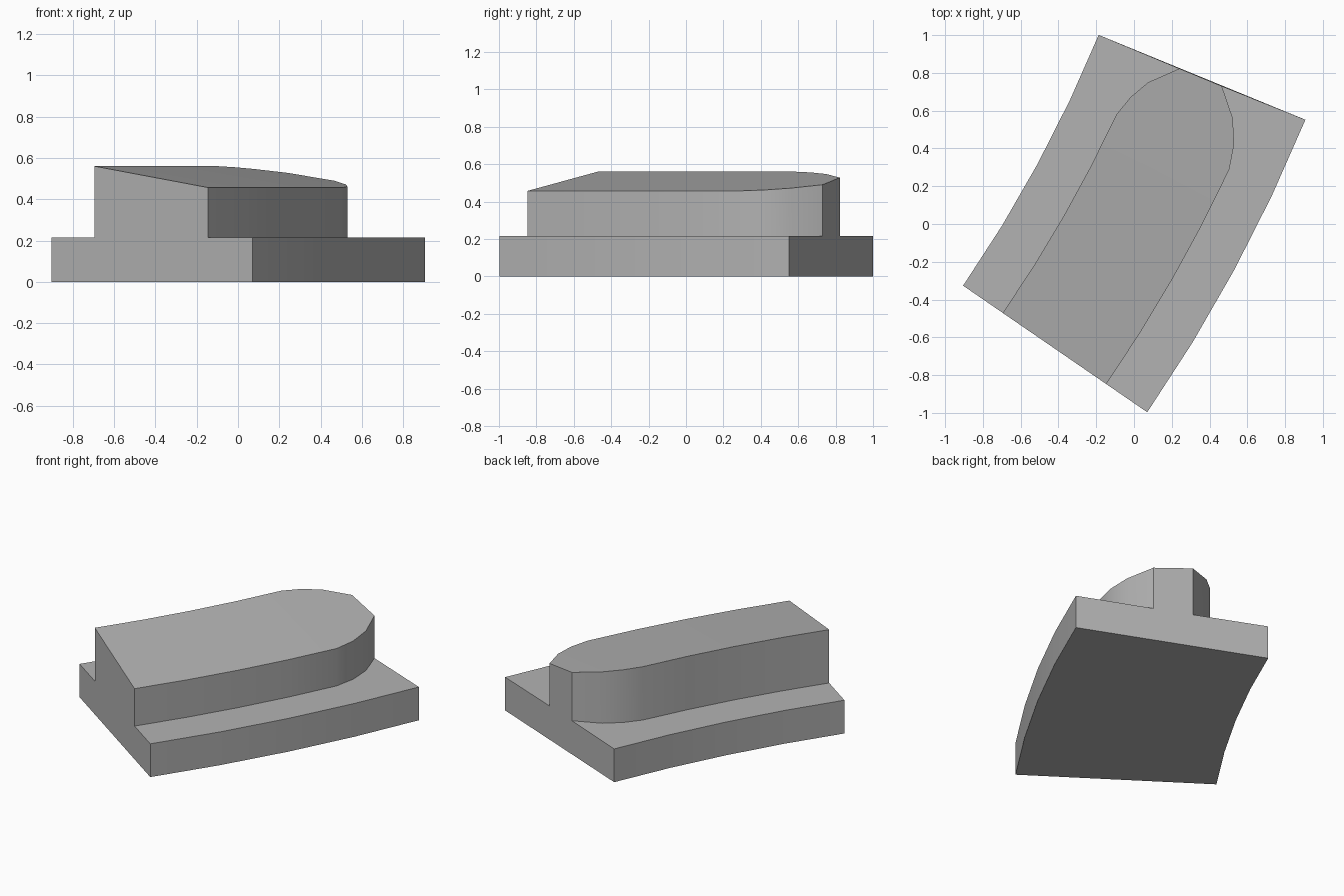
import bpy, bmesh, math

if "Cube" in bpy.data.objects:
    bpy.data.objects.remove(bpy.data.objects["Cube"])

CX, CY = -6.756, 3.695            # centre of the concentric side arcs
A0, A1 = math.radians(-34.5), math.radians(-22.3)
SHELF = 0.215                     # top of the base slab
R_IN, R_OUT = 7.355, 8.02         # radii of the raised block sides


def arc(r, a_end, n=4):
    return [(CX + r * math.cos(A0 + (a_end - A0) * i / n),
             CY + r * math.sin(A0 + (a_end - A0) * i / n)) for i in range(n + 1)]


def top_z(p):
    """Sloping roof: falls steadily from the inner to the outer side."""
    r = math.hypot(p[0] - CX, p[1] - CY)
    return 0.56 - 0.103 * (r - R_IN) / (R_OUT - R_IN)


def ang(p):
    return math.atan2(p[1] - CY, p[0] - CX)


# Plan outlines, each running from the front end to the back end
base_l, base_r = arc(7.1, A1), arc(8.283, A1)
block_l = arc(R_IN, ang((-0.10, 0.58))) + [(-0.02, 0.67), (0.075, 0.75), (0.24, 0.823)]
block_r = arc(R_OUT, ang((0.50, 0.29))) + [(0.53, 0.42), (0.523, 0.56), (0.465, 0.73)]

bm = bmesh.new()


def row(path, z):
    return [bm.verts.new((p[0], p[1], z(p) if callable(z) else z)) for p in path]


def strip(a, b):
    for i in range(len(a) - 1):
        bm.faces.new((a[i], a[i + 1], b[i + 1], b[i]))


l0, r0 = row(base_l, 0), row(base_r, 0)
l1, r1 = row(base_l, SHELF), row(base_r, SHELF)
bl1, br1 = row(block_l, SHELF), row(block_r, SHELF)
bl2, br2 = row(block_l, top_z), row(block_r, top_z)

strip(l0, r0)                     # underside
strip(l0, l1)                     # slab sides
strip(r0, r1)
strip(bl1, bl2)                   # raised block sides
strip(br1, br2)
strip(bl2, br2)                   # sloping roof
bm.faces.new(l1 + bl1[::-1])      # flat ledges on both sides of the block
bm.faces.new(r1 + br1[::-1])
for i in (0, -1):                 # stepped end faces
    bm.faces.new([s[i] for s in (l0, l1, bl1, bl2, br2, br1, r1, r0)])
bmesh.ops.recalc_face_normals(bm, faces=bm.faces[:])

mesh = bpy.data.meshes.new("stepped_block")
bm.to_mesh(mesh)
bm.free()
block = bpy.data.objects.new("stepped_block", mesh)
bpy.context.collection.objects.link(block)

grey = bpy.data.materials.new("light grey")
grey.diffuse_color = (0.45, 0.45, 0.45, 1)
grey.use_nodes = True
grey.node_tree.nodes["Principled BSDF"].inputs["Base Color"].default_value = grey.diffuse_color
mesh.materials.append(grey)

bpy.context.view_layer.objects.active = block
block.select_set(True)
bpy.ops.object.shade_smooth_by_angle(angle=math.radians(30))
